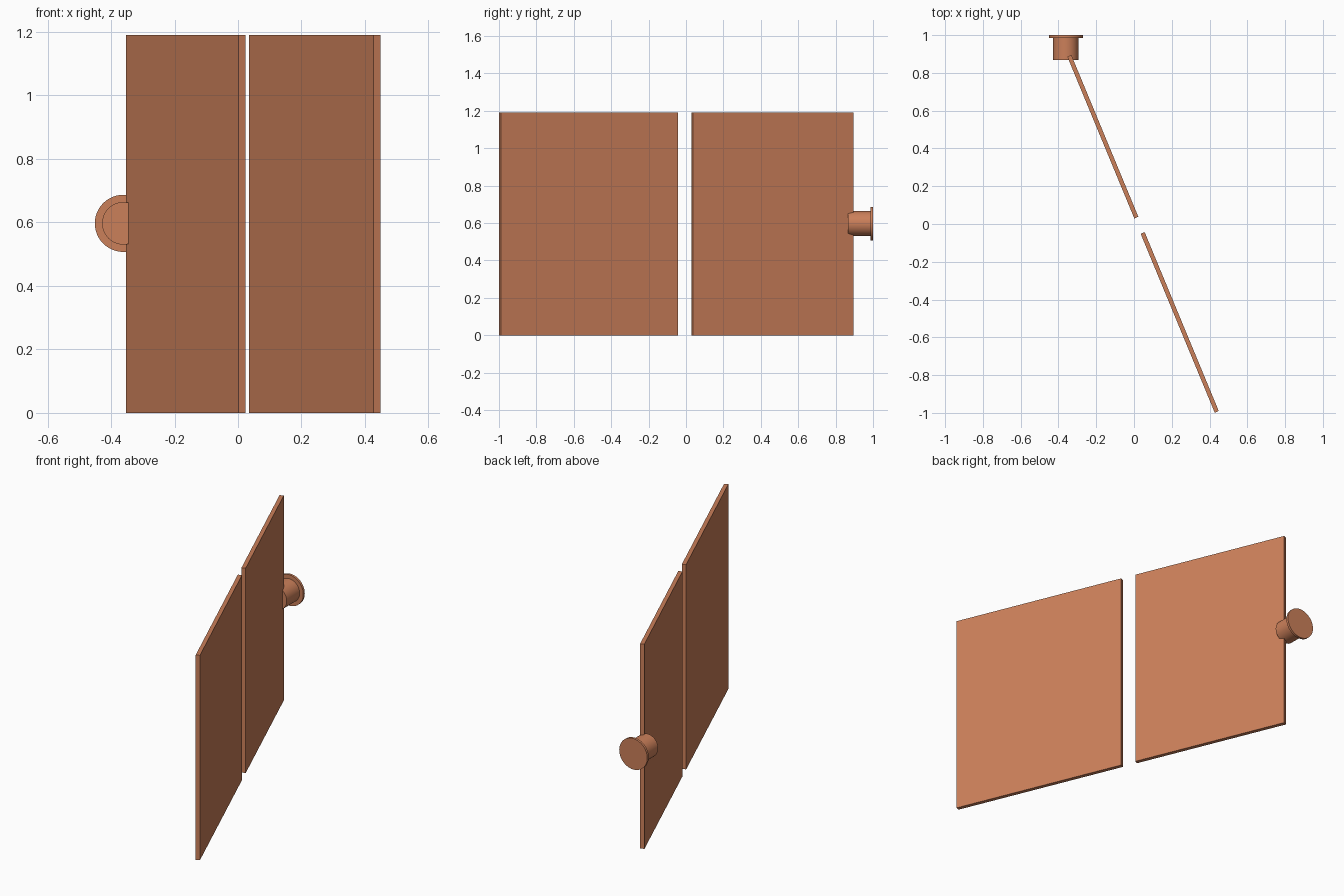
import bpy
import math

cube = bpy.data.objects.get("Cube")
if cube:
    bpy.data.objects.remove(cube, do_unlink=True)

# Single terracotta colour
clay = bpy.data.materials.new("terracotta")
clay.use_nodes = True
colour = (0.6, 0.215, 0.102, 1)
clay.diffuse_color = colour
clay.node_tree.nodes["Principled BSDF"].inputs["Base Color"].default_value = colour

HEIGHT = 1.19
THICKNESS = 0.023
TILT = math.radians(22.5)


def panel(name, x, y, length):
    """Thin upright board, turned about the vertical axis."""
    bpy.ops.mesh.primitive_cube_add(size=1, location=(x, y, HEIGHT / 2),
                                    rotation=(0, 0, TILT))
    board = bpy.context.object
    board.name = name
    board.scale = (THICKNESS, length, HEIGHT)
    board.data.materials.append(clay)


def disc(name, radius, front, back):
    """Smooth cylinder lying along y, centred on the knob axis."""
    bpy.ops.mesh.primitive_cylinder_add(
        vertices=48, radius=radius, depth=back - front,
        location=(-0.361, (front + back) / 2, HEIGHT / 2 + 0.002),
        rotation=(math.pi / 2, 0, 0))
    part = bpy.context.object
    part.name = name
    part.data.materials.append(clay)
    bpy.ops.object.shade_smooth_by_angle(angle=math.radians(30))


# Two boards in line with a narrow gap
panel("front_panel", 0.242, -0.521, 1.025)
panel("back_panel", -0.165, 0.462, 0.927)

# Knob with a thin flange on the back panel's outer edge
disc("knob_body", 0.067, 0.867, 0.987)
disc("knob_flange", 0.09, 0.986, 1.0)
